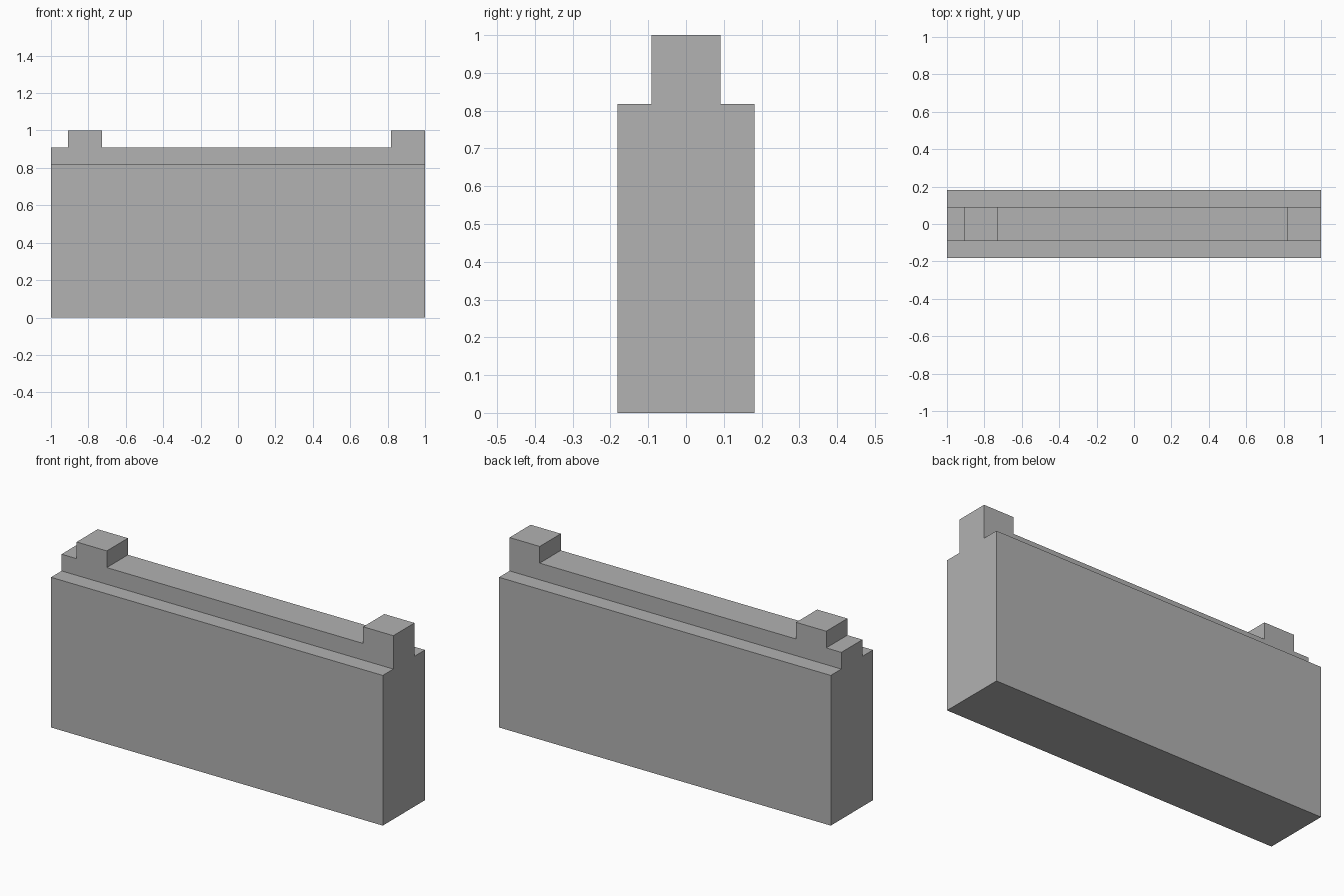
import bpy
import bmesh
from mathutils import Vector

cube = bpy.data.objects.get("Cube")
if cube:
    bpy.data.objects.remove(cube, do_unlink=True)

U = 1 / 11  # module of the block: 22 long, 4 deep, 11 high

grey = bpy.data.materials.new("plain grey")
grey.use_nodes = True
colour = (0.445, 0.445, 0.445, 1)
grey.diffuse_color = colour
grey.node_tree.nodes["Principled BSDF"].inputs["Base Color"].default_value = colour


def cut(bm, axis, position):
    """Slice the whole mesh with a plane across one axis."""
    normal = Vector((0, 0, 0))
    normal[axis] = 1
    bmesh.ops.bisect_plane(bm, geom=bm.verts[:] + bm.edges[:] + bm.faces[:],
                           plane_co=normal * position * U, plane_no=normal)


def raise_faces(bm, level, height, inside):
    """Extrude the upward faces at a level whose centre passes the test."""
    faces = [f for f in bm.faces
             if f.normal.z > 0.9
             and abs(f.calc_center_median().z - level * U) < 0.01
             and inside(f.calc_center_median() / U)]
    result = bmesh.ops.extrude_face_region(bm, geom=faces)
    verts = [g for g in result["geom"] if isinstance(g, bmesh.types.BMVert)]
    bmesh.ops.translate(bm, verts=verts, vec=(0, 0, height * U))
    left_over = [f for f in faces if f.is_valid]
    if left_over:
        bmesh.ops.delete(bm, geom=left_over, context='FACES')
    bm.normal_update()


# Wall body
bm = bmesh.new()
bmesh.ops.create_cube(bm, size=1)
bmesh.ops.scale(bm, vec=(22 * U, 4 * U, 9 * U), verts=bm.verts)
bmesh.ops.translate(bm, vec=(0, 0, 4.5 * U), verts=bm.verts)
for y in (-1, 1):
    cut(bm, 1, y)
for x in (-10, -8, 9):
    cut(bm, 0, x)
bm.normal_update()

# Narrow ridge along the top, then the two raised blocks on it
raise_faces(bm, 9, 1, lambda c: abs(c.y) < 1)
raise_faces(bm, 10, 1, lambda c: -10 < c.x < -8 or c.x > 9)

# Merge the coplanar slices back into clean flat faces
bmesh.ops.remove_doubles(bm, verts=bm.verts, dist=0.0001)
bmesh.ops.dissolve_limit(bm, angle_limit=0.01, verts=bm.verts, edges=bm.edges)
bmesh.ops.recalc_face_normals(bm, faces=bm.faces)

mesh = bpy.data.meshes.new("stepped_wall")
bm.to_mesh(mesh)
bm.free()
mesh.materials.append(grey)
bpy.context.collection.objects.link(bpy.data.objects.new("stepped_wall", mesh))
